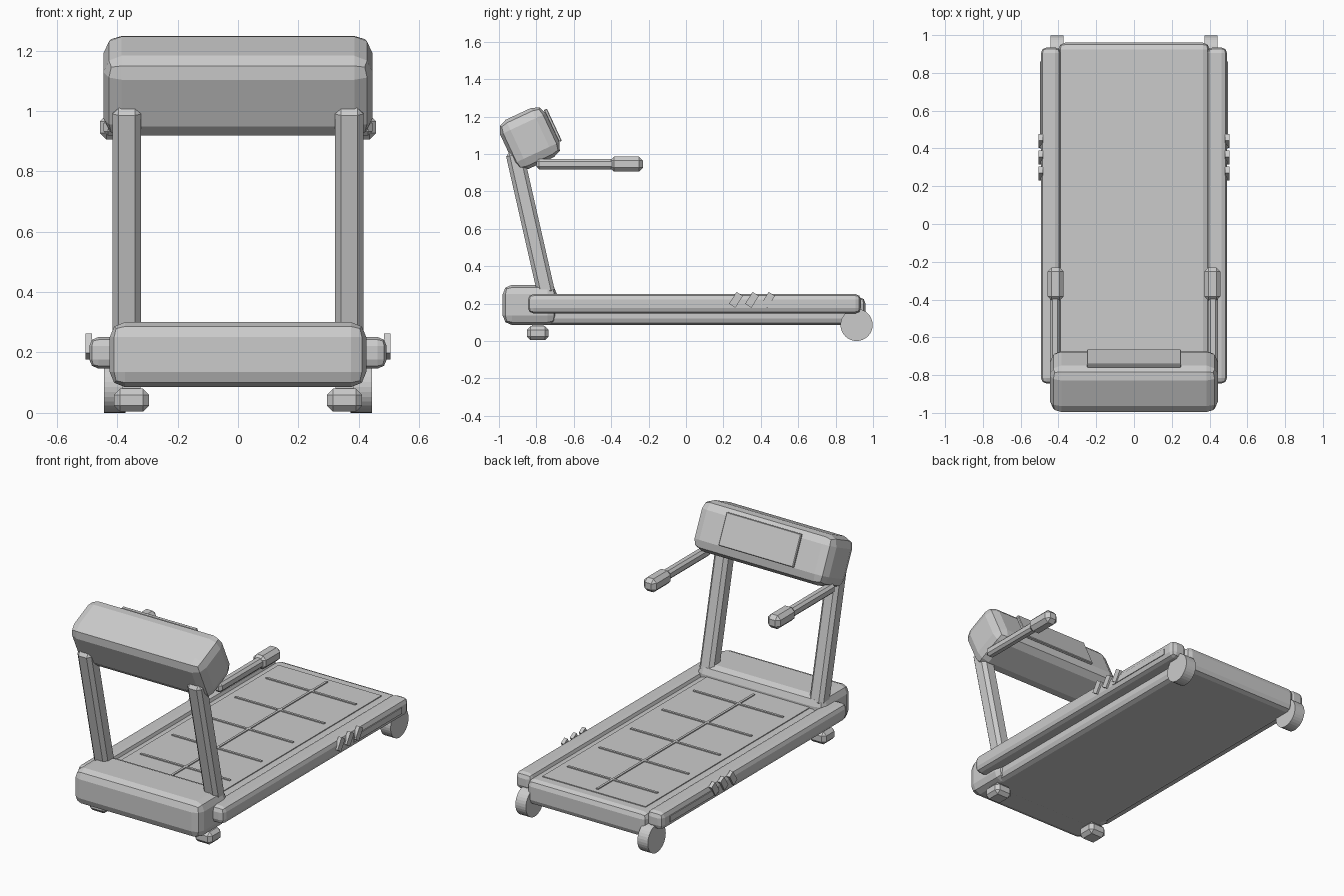
import bpy, bmesh
from math import radians
from mathutils import Matrix

cube = bpy.data.objects.get("Cube")
if cube:
    bpy.data.objects.remove(cube, do_unlink=True)

grey = bpy.data.materials.new("light_grey")
grey.use_nodes = True
colour = (0.6, 0.6, 0.6, 1)
grey.diffuse_color = colour
grey.node_tree.nodes["Principled BSDF"].inputs["Base Color"].default_value = colour


def finish(name, bm, centre, tilt, bevel, segments):
    """Turn a bmesh into a tilted, bevelled, flat-shaded object."""
    bm.transform(Matrix.Rotation(radians(tilt), 4, 'X'))
    mesh = bpy.data.meshes.new(name)
    bm.to_mesh(mesh)
    bm.free()
    mesh.materials.append(grey)
    obj = bpy.data.objects.new(name, mesh)
    obj.location = centre
    bpy.context.collection.objects.link(obj)
    if bevel:
        mod = obj.modifiers.new("rounded_edges", 'BEVEL')
        mod.width, mod.segments = bevel, segments
        mod.limit_method = 'ANGLE'
    return obj


def box(name, centre, size, bevel=0, segments=2, tilt=0):
    bm = bmesh.new()
    bmesh.ops.create_cube(bm, size=1)
    bmesh.ops.scale(bm, vec=size, verts=bm.verts)
    return finish(name, bm, centre, tilt, bevel, segments)


def wheel(name, centre, radius, width):
    bm = bmesh.new()
    bmesh.ops.create_cone(bm, cap_ends=True, segments=32, radius1=radius,
                          radius2=radius, depth=width)
    bm.transform(Matrix.Rotation(radians(90), 4, 'Y'))
    return finish(name, bm, centre, 0, 0, 1)


# Running deck, belt and tread lines
box("deck", (0, 0.06, 0.16), (0.8, 1.8, 0.15), 0.035)
box("belt", (0, 0.065, 0.236), (0.69, 1.63, 0.008))
box("tread_line_long", (0, 0.1, 0.242), (0.014, 1.5, 0.008))
for i in range(5):
    box(f"tread_line_{i + 1}", (0, -0.5 + i * 0.3, 0.242), (0.6, 0.014, 0.008))

# Motor hood
box("motor_hood", (0, -0.835, 0.193), (0.85, 0.29, 0.215), 0.05)

# Tilted console with screen
console_tilt = 25
box("console", (0, -0.835, 1.083), (0.89, 0.27, 0.29), 0.06, 2, console_tilt)
box("screen", (0, -0.712, 1.153), (0.5, 0.018, 0.19), 0.004, 1, console_tilt)

# Paired parts on both sides
for side, s in (("left", 1), ("right", -1)):
    box(f"{side}_rail", (s * 0.44, 0.045, 0.199), (0.105, 1.78, 0.104), 0.03)
    box(f"{side}_post", (s * 0.368, -0.832, 0.63), (0.094, 0.095, 0.79), 0.02, 1, 12.8)
    box(f"{side}_handle_arm", (s * 0.418, -0.59, 0.946), (0.054, 0.42, 0.056), 0.014, 1)
    box(f"{side}_grip", (s * 0.415, -0.318, 0.946), (0.085, 0.176, 0.082), 0.022, 1)
    box(f"{side}_front_foot", (s * 0.353, -0.793, 0.042), (0.116, 0.116, 0.076), 0.02, 1)
    box(f"{side}_foot_stem", (s * 0.353, -0.793, 0.09), (0.06, 0.06, 0.04))
    wheel(f"{side}_rear_wheel", (s * 0.408, 0.912, 0.086), 0.086, 0.07)

    # Side trim: long plate and three slanted bars
    box(f"{side}_trim_plate", (s * 0.491, 0.63, 0.197), (0.012, 0.46, 0.036))
    for i in range(3):
        box(f"{side}_slanted_bar_{i + 1}", (s * 0.494, 0.267 + i * 0.086, 0.22),
            (0.022, 0.04, 0.075), 0, 1, -32)
